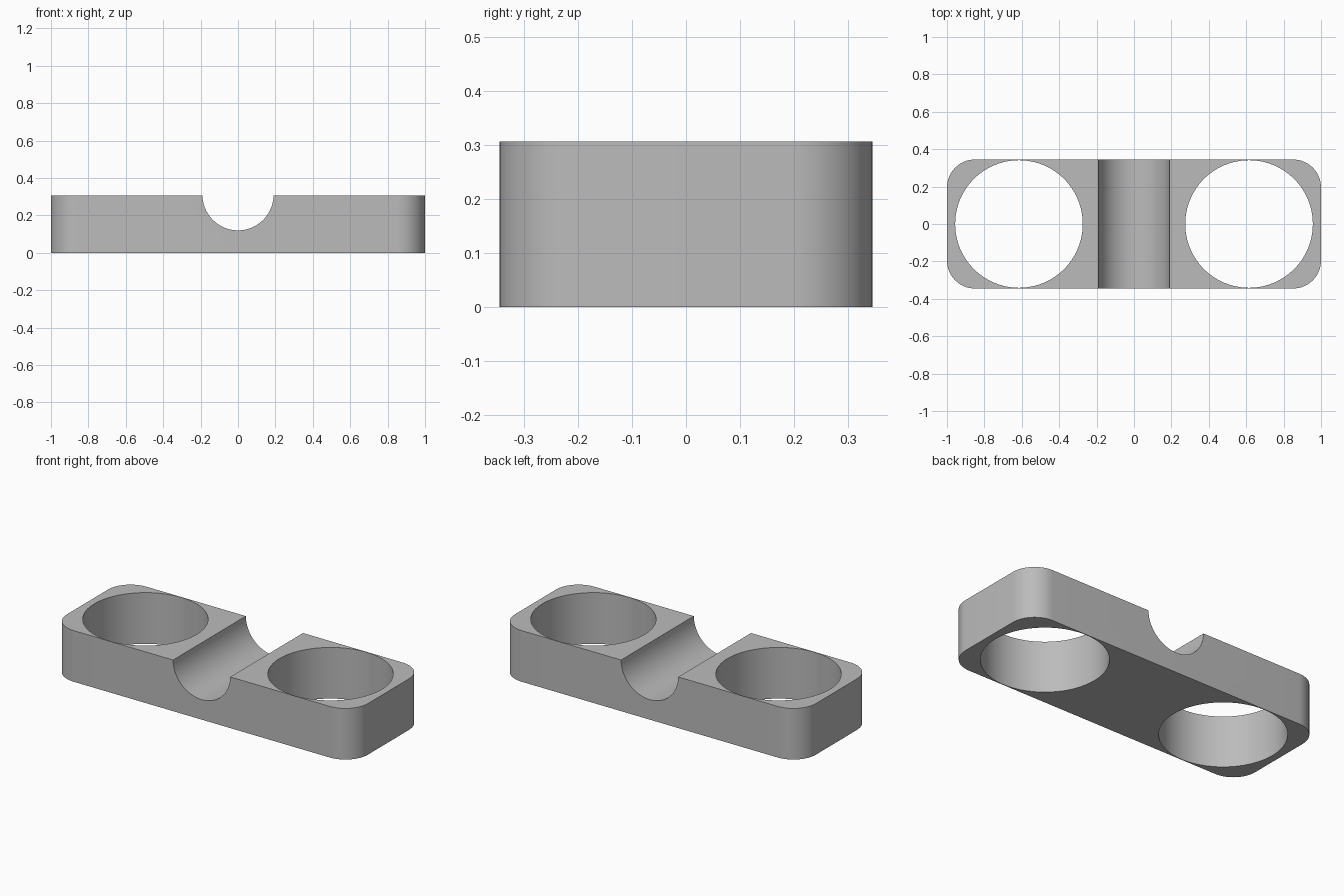
import bpy
import bmesh
from math import cos, sin, pi, radians

if "Cube" in bpy.data.objects:
    bpy.data.objects.remove(bpy.data.objects["Cube"], do_unlink=True)

HALF_X, HALF_Y, HEIGHT, CORNER = 1.0, 0.345, 0.307, 0.15
HOLE_X, HOLE_R, GROOVE_R = 0.615, 0.341, 0.19

grey = bpy.data.materials.new("plain grey")
grey.use_nodes = True
grey.diffuse_color = (0.5, 0.5, 0.5, 1)
grey.node_tree.nodes["Principled BSDF"].inputs["Base Color"].default_value = grey.diffuse_color


def rounded_outline(steps=16):
    """Rectangle outline with quarter-circle corners."""
    points = []
    for corner, (sx, sy) in enumerate([(1, 1), (-1, 1), (-1, -1), (1, -1)]):
        for i in range(steps + 1):
            a = (corner + i / steps) * pi / 2
            points.append((sx * (HALF_X - CORNER) + CORNER * cos(a),
                           sy * (HALF_Y - CORNER) + CORNER * sin(a)))
    return points


# Rounded block
bm = bmesh.new()
base = bm.faces.new([bm.verts.new((x, y, 0)) for x, y in rounded_outline()])
top = bmesh.ops.extrude_face_region(bm, geom=[base])["geom"]
bmesh.ops.translate(bm, vec=(0, 0, HEIGHT),
                    verts=[v for v in top if isinstance(v, bmesh.types.BMVert)])
bmesh.ops.recalc_face_normals(bm, faces=bm.faces)
mesh = bpy.data.meshes.new("holder_block")
bm.to_mesh(mesh)
bm.free()
block = bpy.data.objects.new("holder_block", mesh)
bpy.context.collection.objects.link(block)
mesh.materials.append(grey)


def cut_cylinder(name, radius, location, rotation=(0, 0, 0)):
    """Subtract a long cylinder from the block."""
    bpy.ops.mesh.primitive_cylinder_add(vertices=96, radius=radius, depth=2,
                                        location=location, rotation=rotation)
    cutter = bpy.context.object
    cutter.name = name
    cutter.hide_render = True
    cutter.data.materials.append(grey)
    cut = block.modifiers.new(name, "BOOLEAN")
    cut.operation = "DIFFERENCE"
    cut.solver = "EXACT"
    cut.object = cutter
    bpy.context.view_layer.objects.active = block
    bpy.ops.object.modifier_apply(modifier=cut.name)
    bpy.data.objects.remove(cutter, do_unlink=True)


# Two round through holes and the half-round cross groove
for side, x in (("left", HOLE_X), ("right", -HOLE_X)):
    cut_cylinder(side + "_hole_cutter", HOLE_R, (x, 0, 0))
cut_cylinder("groove_cutter", GROOVE_R, (0, 0, HEIGHT + 0.003), (pi / 2, 0, 0))

# Smooth curved walls, sharp rims
bpy.ops.object.select_all(action="DESELECT")
block.select_set(True)
bpy.context.view_layer.objects.active = block
bpy.ops.object.shade_smooth_by_angle(angle=radians(30))
